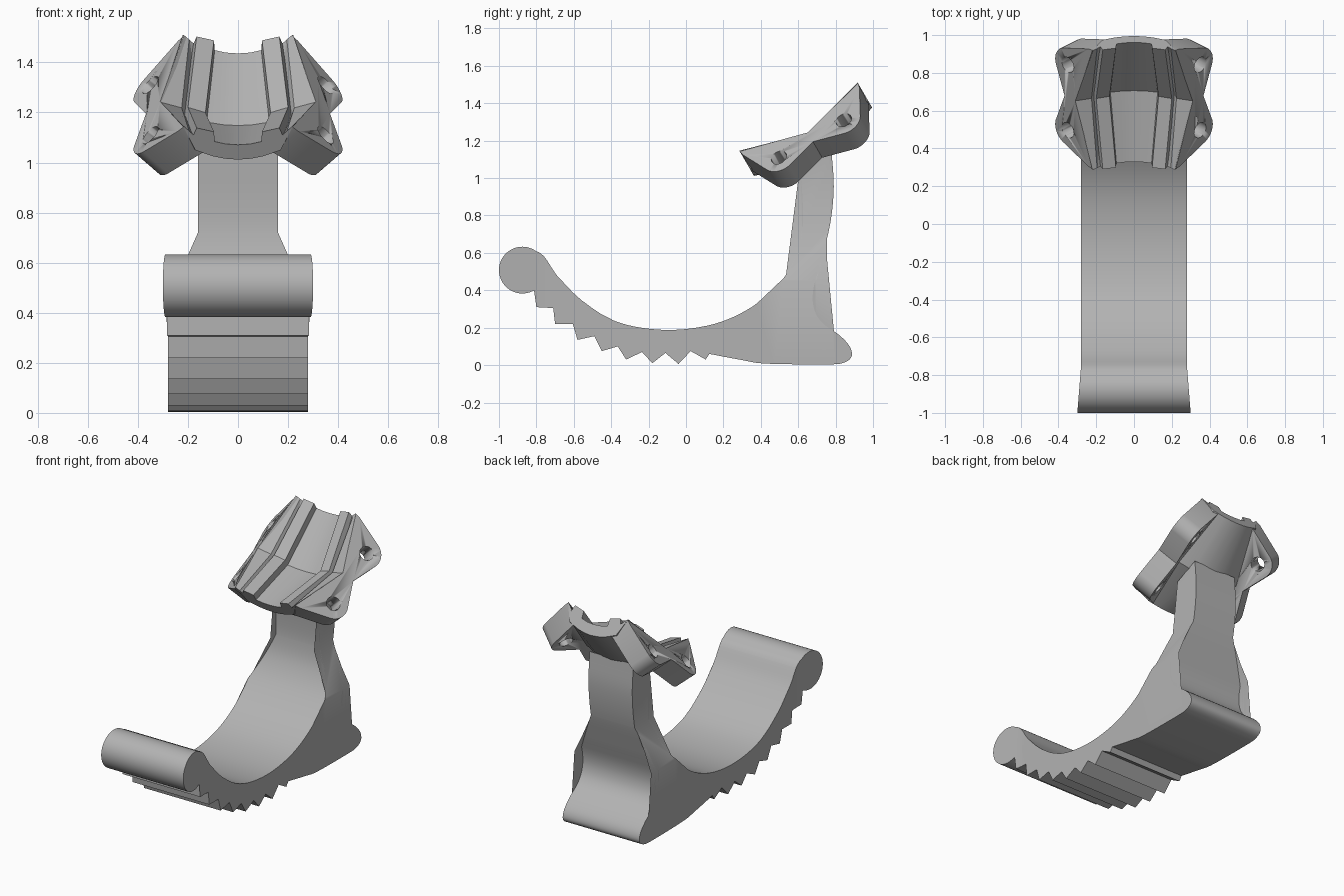
import bpy, bmesh, math
from mathutils import Matrix, Vector

if "Cube" in bpy.data.objects:
    bpy.data.objects.remove(bpy.data.objects["Cube"])

GREY = (0.45, 0.45, 0.45, 1)
mat = bpy.data.materials.new("plain grey")
mat.use_nodes = True
mat.diffuse_color = GREY
mat.node_tree.nodes["Principled BSDF"].inputs["Base Color"].default_value = GREY


def make_object(name, bm, angle=25):
    bmesh.ops.recalc_face_normals(bm, faces=bm.faces)
    mesh = bpy.data.meshes.new(name)
    bm.to_mesh(mesh)
    bm.free()
    mesh.materials.append(mat)
    obj = bpy.data.objects.new(name, mesh)
    bpy.context.collection.objects.link(obj)
    bpy.ops.object.select_all(action='DESELECT')
    obj.select_set(True)
    bpy.context.view_layer.objects.active = obj
    bpy.ops.object.shade_smooth_by_angle(angle=math.radians(angle))
    return obj


def spline(points, steps=6):
    """Smooth curve through the given 2D points."""
    p = [Vector(q) for q in points]
    p = [2 * p[0] - p[1]] + p + [2 * p[-1] - p[-2]]
    out = []
    for a, b, c, d in zip(p, p[1:], p[2:], p[3:]):
        for i in range(steps):
            t = i / steps
            out.append(0.5 * (2 * b + (c - a) * t + (2 * a - 5 * b + 4 * c - d) * t**2
                              + (3 * b - a - 3 * c + d) * t**3))
    return out + [p[-2]]


def prism(bm, lower, upper):
    """Closed solid between two matching outlines."""
    a = [bm.verts.new(p) for p in lower]
    b = [bm.verts.new(p) for p in upper]
    bm.faces.new(a)
    bm.faces.new(b)
    for i in range(len(a)):
        j = (i + 1) % len(a)
        bm.faces.new((a[i], a[j], b[j], b[i]))


# Curved foot: side outline of saddle, neck, heel, teeth and round front bar
saddle = spline([(-.785, .603), (-.75, .57), (-.674, .46), (-.53, .325), (-.35, .225),
                 (-.1, .188), (.15, .22), (.35, .31), (.5, .44), (.585, .57),
                 (.62, .7), (.625, .85), (.61, 1.07)])
heel = spline([(.778, 1.145), (.79, .95), (.77, .75), (.72, .55), (.68, .4), (.685, .3),
               (.73, .225), (.82, .16), (.875, .1), (.885, .045), (.84, .012), (.75, .004),
               (.43, .008), (.3, .027), (.125, .06)])
teeth = [(.105, .03), (.025, .075), (-.04, .006), (-.11, .065), (-.18, .01), (-.235, .07),
         (-.32, .03), (-.365, .1), (-.45, .075), (-.49, .155), (-.58, .135), (-.605, .22),
         (-.7, .22), (-.71, .305), (-.8, .31), (-.8, .4)]
bar = [(-.875 + .125 * math.cos(a), .508 + .125 * math.sin(a))
       for a in (math.radians(-60 - 6 * i) for i in range(42))]
outline = saddle + heel + [Vector(p) for p in teeth + bar]

bm = bmesh.new()
prism(bm, [(-1, y, z) for y, z in outline], [(1, y, z) for y, z in outline])
bmesh.ops.triangulate(bm, faces=[f for f in bm.faces if len(f.verts) > 4])
for co, no in (((0, 0, .45), (0, 0, 1)), ((0, 0, .72), (0, 0, 1)), ((0, -.75, 0), (0, 1, 0))):
    bmesh.ops.bisect_plane(bm, geom=bm.verts[:] + bm.edges[:] + bm.faces[:],
                           plane_co=co, plane_no=no)
for v in bm.verts:
    half = .28 + .08 * max(0, -.75 - v.co.y)
    if v.co.y > .3:
        half -= .12 * min(1, max(0, (v.co.z - .45) / .27))
    v.co.x *= half
make_object("curved_foot", bm)

# Tilted frame shared by the cuff parts: x across, y along, z outward
frame = Matrix.Translation((0, .67, 1.21)) @ Matrix.Rotation(math.radians(30), 4, 'X')

# Cuff: trough with two ribs per side, widest in the middle
end = [(0, .05), (.05, .054), (.093, .065), (.096, .11), (.165, .128), (.18, .09),
       (.195, .115), (.22, .137), (.17, .025), (.1, -.003), (.05, -.014), (0, -.018)]
mid = [(0, -.072), (.06, -.068), (.125, -.056), (.13, -.012), (.2, .012), (.213, -.02),
       (.225, .01), (.31, .036), (.24, -.075), (.14, -.118), (.07, -.134), (0, -.14)]


def section(half, u):
    mirrored = [(-x, v) for x, v in reversed(half[1:-1])]
    return [frame @ Vector((x, u, v)) for x, v in half + mirrored]


bm = bmesh.new()
rings = [[bm.verts.new(p) for p in section(h, u)]
         for h, u in ((end, -.365), (mid, 0), (end, .365))]
for r, s in zip(rings, rings[1:]):
    for i in range(len(r)):
        j = (i + 1) % len(r)
        bm.faces.new((r[i], r[j], s[j], s[i]))
bm.faces.new(rings[0])
bm.faces.new(rings[-1])
make_object("cuff", bm, 12)

# Sloping side flanges: two rounded lobes each, with a bolt hole through each lobe
lobe = [(.365, -.19), (.36, -.155)]
lobe += [(.2 + .095 * math.cos(a), .095 * math.sin(a))
         for a in (math.radians(25 + 8 * i) for i in range(11))]
flange = lobe + [(0, .025)] + [(-u, t) for u, t in reversed(lobe)] + [(0, -.055)]
S = math.sqrt(.5)


def flange_point(side, u, t, depth):
    return frame @ Vector((side * (.35 + S * (t - depth)), u, -S * (t + depth)))


for side, label in ((1, "left"), (-1, "right")):
    bm = bmesh.new()
    prism(bm, *([flange_point(side, u, t, d) for u, t in flange] for d in (0, .14)))
    body = make_object(label + "_flange", bm)
    bm = bmesh.new()
    for cu in (-.2, .2):
        ring = [(cu + .044 * math.cos(a), .044 * math.sin(a))
                for a in (math.tau * i / 32 for i in range(32))]
        prism(bm, *([flange_point(side, u, t, d) for u, t in ring] for d in (-.1, .3)))
    cutter = make_object(label + "_hole_cutter", bm)
    cutter.hide_render = True
    cut = body.modifiers.new("bolt_holes", 'BOOLEAN')
    cut.operation = 'DIFFERENCE'
    cut.solver = 'EXACT'
    cut.object = cutter
    bpy.context.view_layer.objects.active = body
    bpy.ops.object.modifier_apply(modifier=cut.name)
    bpy.data.objects.remove(cutter)
